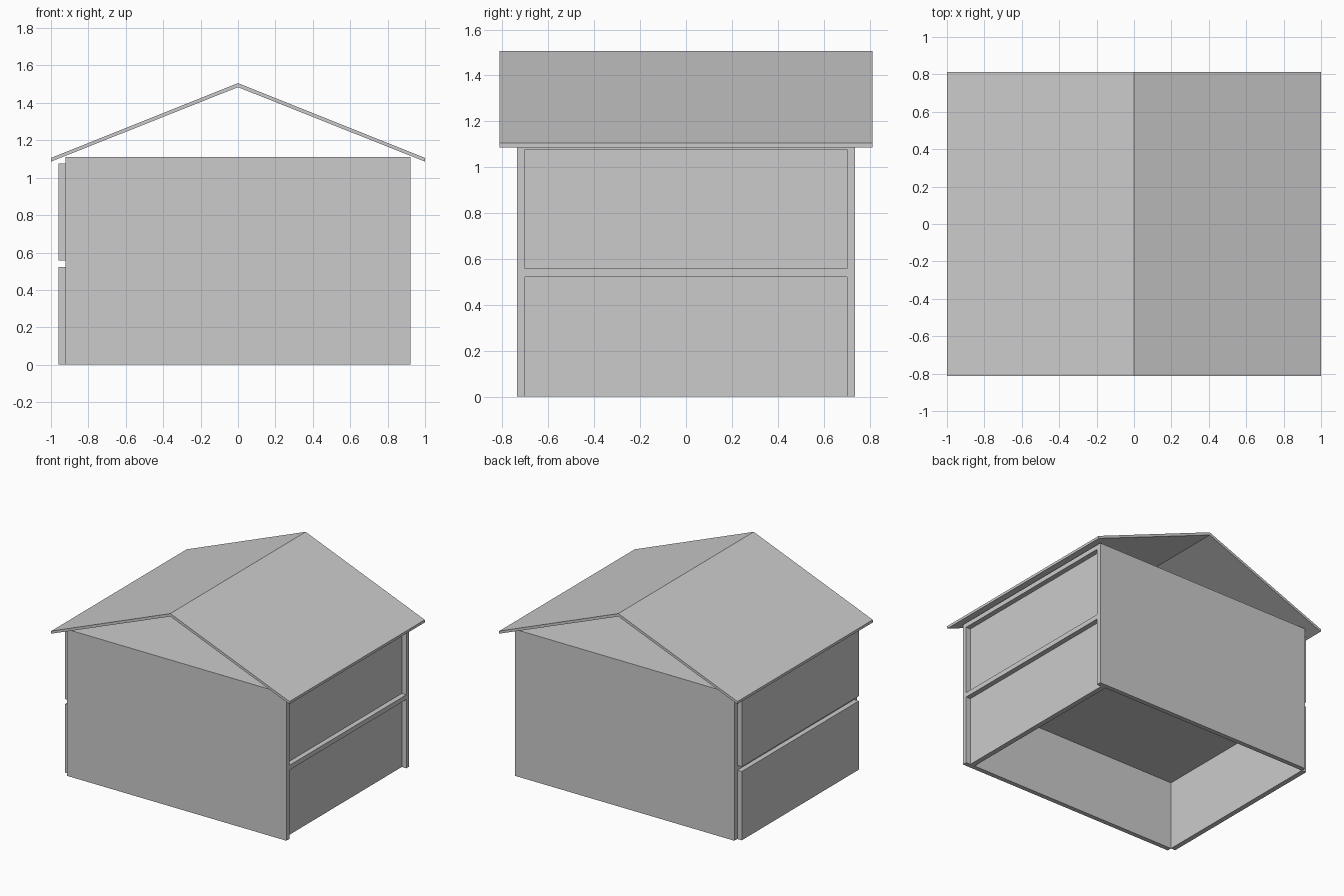
import bpy, bmesh

if "Cube" in bpy.data.objects:
    bpy.data.objects.remove(bpy.data.objects["Cube"])

# One plain material for the whole house
grey = bpy.data.materials.new("light grey")
grey.diffuse_color = (0.6, 0.6, 0.6, 1)
grey.use_nodes = True
grey.node_tree.nodes["Principled BSDF"].inputs["Base Color"].default_value = grey.diffuse_color


def finish(name, bm):
    bmesh.ops.recalc_face_normals(bm, faces=bm.faces)
    mesh = bpy.data.meshes.new(name)
    bm.to_mesh(mesh)
    bm.free()
    mesh.materials.append(grey)
    obj = bpy.data.objects.new(name, mesh)
    bpy.context.collection.objects.link(obj)
    return obj


def box(name, x, y, z):
    """Box spanning the given (low, high) ranges."""
    bm = bmesh.new()
    bmesh.ops.create_cube(bm, size=1)
    for v in bm.verts:
        v.co = [r[0] if c < 0 else r[1] for c, r in zip(v.co, (x, y, z))]
    return finish(name, bm)


def prism(name, profile, depth):
    """Extrude an (x, z) outline along y, centred on y = 0."""
    bm = bmesh.new()
    face = bm.faces.new([bm.verts.new((x, -depth / 2, z)) for x, z in profile])
    ext = bmesh.ops.extrude_face_region(bm, geom=[face])["geom"]
    moved = [v for v in ext if isinstance(v, bmesh.types.BMVert)]
    bmesh.ops.translate(bm, verts=moved, vec=(0, depth, 0))
    return finish(name, bm)


W, D, T, H = 0.922, 0.737, 0.035, 1.112    # half width, half depth, wall, height
inner = D - T
storeys = ((0, 0.522), (0.558, 1.077))

# Front and back walls
box("front_wall", (-W, W), (-D, -inner), (0, H))
box("back_wall", (-W, W), (inner, D), (0, H))

# Floor slabs between the walls
box("middle_floor", (-W, W), (-inner, inner), (storeys[0][1], storeys[1][0]))
box("top_ceiling", (-W, W), (-inner, inner), (storeys[1][1], H))

# Side panels: the left ones stand proud, the right ones are recessed
for label, z in zip(("lower", "upper"), storeys):
    box(label + "_left_panel", (-0.96, -W), (-inner, inner), z)
    box(label + "_right_panel", (0.846, 0.884), (-inner, inner), z)

# Thin gable roof, open at both ends
prism("roof", [(-1, 1.086), (-1, 1.106), (0, 1.506), (1, 1.106), (1, 1.086), (0, 1.484)], 1.624)
